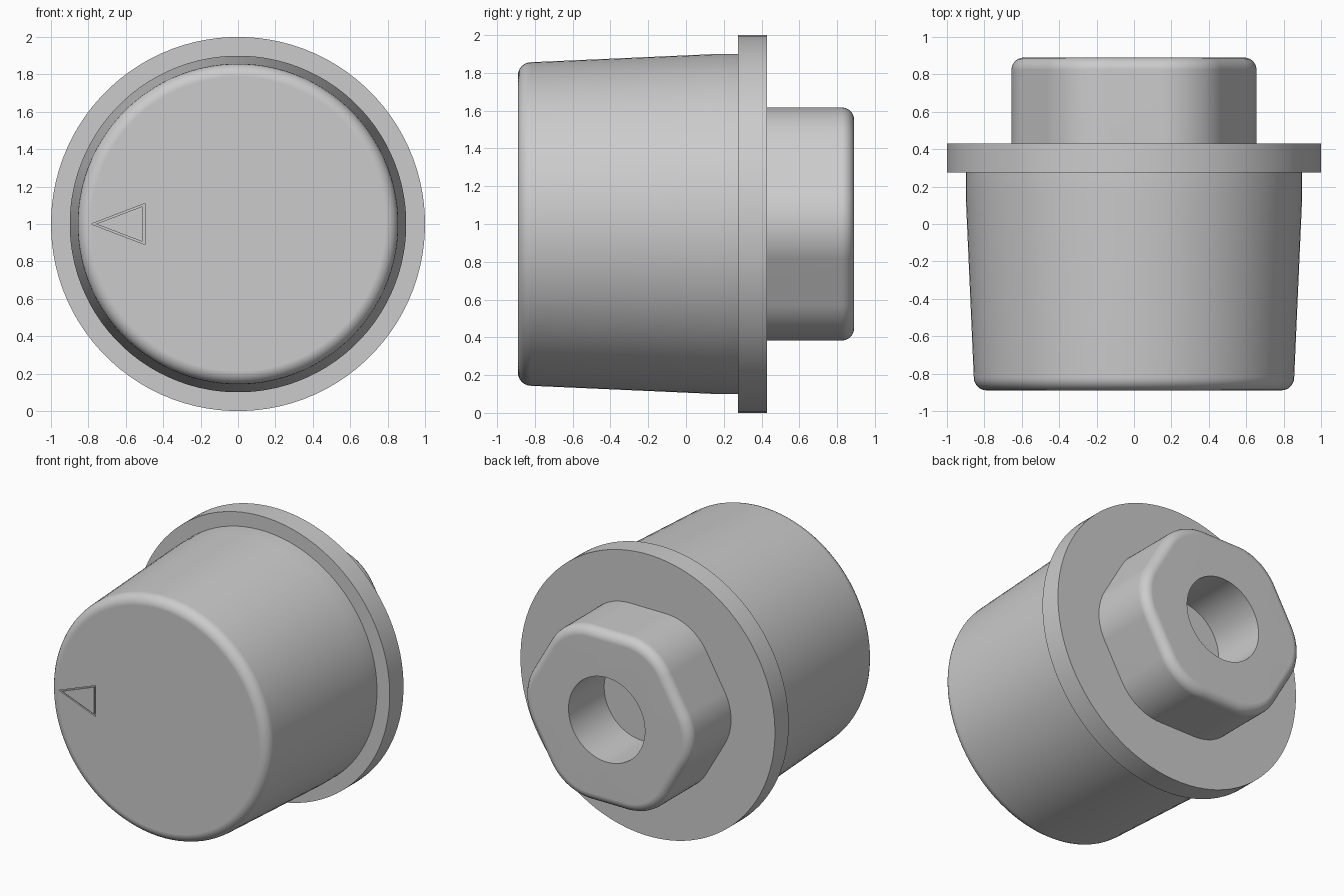
import bpy, bmesh
from math import cos, sin, pi, radians

if "Cube" in bpy.data.objects:
    bpy.data.objects.remove(bpy.data.objects["Cube"])

CORNER_STEPS = 16          # points per hexagon corner
N = 6 * CORNER_STEPS       # points in every ring
CENTRE_Z = 1.0


def circle(r, y):
    """Round ring about the y axis."""
    return [(r * cos(a), y, CENTRE_Z + r * sin(a))
            for a in (-pi / 6 + 2 * pi * (i + 0.5) / N for i in range(N))]


def rounded_hex(inset, y, apothem=0.617, radius=0.37):
    """Hexagon ring with rounded corners, offset inwards by inset."""
    core, r = (apothem - radius) / cos(pi / 6), radius - inset
    ring = []
    for k in range(6):
        c = k * pi / 3
        for j in range(CORNER_STEPS):
            a = c - pi / 6 + pi / 3 * j / (CORNER_STEPS - 1)
            ring.append((core * cos(c) + r * cos(a), y,
                         CENTRE_Z + core * sin(c) + r * sin(a)))
    return ring


def loft(name, rings):
    """Closed solid through a list of equal-length rings."""
    bm = bmesh.new()
    loops = [[bm.verts.new(p) for p in ring] for ring in rings]
    for a, b in zip(loops, loops[1:]):
        for i in range(len(a)):
            j = (i + 1) % len(a)
            bm.faces.new((a[i], a[j], b[j], b[i]))
    bm.faces.new(loops[0])
    bm.faces.new(loops[-1])
    bmesh.ops.recalc_face_normals(bm, faces=bm.faces)
    mesh = bpy.data.meshes.new(name)
    bm.to_mesh(mesh)
    bm.free()
    obj = bpy.data.objects.new(name, mesh)
    bpy.context.collection.objects.link(obj)
    return obj


STEPS = [radians(90 * i / 6) for i in range(7)]

# Tapered grip with a rounded front edge
rings = [circle(0.857 - 0.07 * (1 - sin(t)), -0.89 + 0.07 * (1 - cos(t))) for t in STEPS]
rings += [circle(0.90, 0.15), circle(0.90, 0.275)]
# Flange
rings += [circle(1.0, 0.275), circle(1.0, 0.43)]
# Hexagonal boss with a rounded back edge
rings += [rounded_hex(0, 0.43)]
rings += [rounded_hex(0.065 * (1 - cos(t)), 0.825 + 0.065 * sin(t)) for t in STEPS]
# Blind shaft hole
rings += [circle(0.30, 0.89), circle(0.30, 0.49)]
knob = loft("knob", rings)


# Triangular pointer groove engraved in the front face
def triangle(scale, y):
    cx = -0.593            # triangle centroid
    return [(cx + scale * (x - cx), y, CENTRE_Z + scale * z)
            for x, z in ((-0.785, 0), (-0.497, -0.11), (-0.497, 0.11))]


outer, inner = 1.0, 0.87
groove = loft("pointer_groove_cutter", [triangle(outer, -0.95), triangle(outer, -0.88)])
island = loft("pointer_island_cutter", [triangle(inner, -0.96), triangle(inner, -0.87)])


def subtract(target, cutter):
    mod = target.modifiers.new("cut", 'BOOLEAN')
    mod.operation, mod.solver, mod.object = 'DIFFERENCE', 'EXACT', cutter
    bpy.context.view_layer.objects.active = target
    bpy.ops.object.modifier_apply(modifier=mod.name)
    bpy.data.objects.remove(cutter)


subtract(groove, island)
subtract(knob, groove)

# Smooth curves, crisp edges
bpy.ops.object.select_all(action='DESELECT')
knob.select_set(True)
bpy.context.view_layer.objects.active = knob
bpy.ops.object.shade_smooth_by_angle(angle=radians(30))
weighted = knob.modifiers.new("weighted_normals", 'WEIGHTED_NORMAL')
weighted.keep_sharp = True
